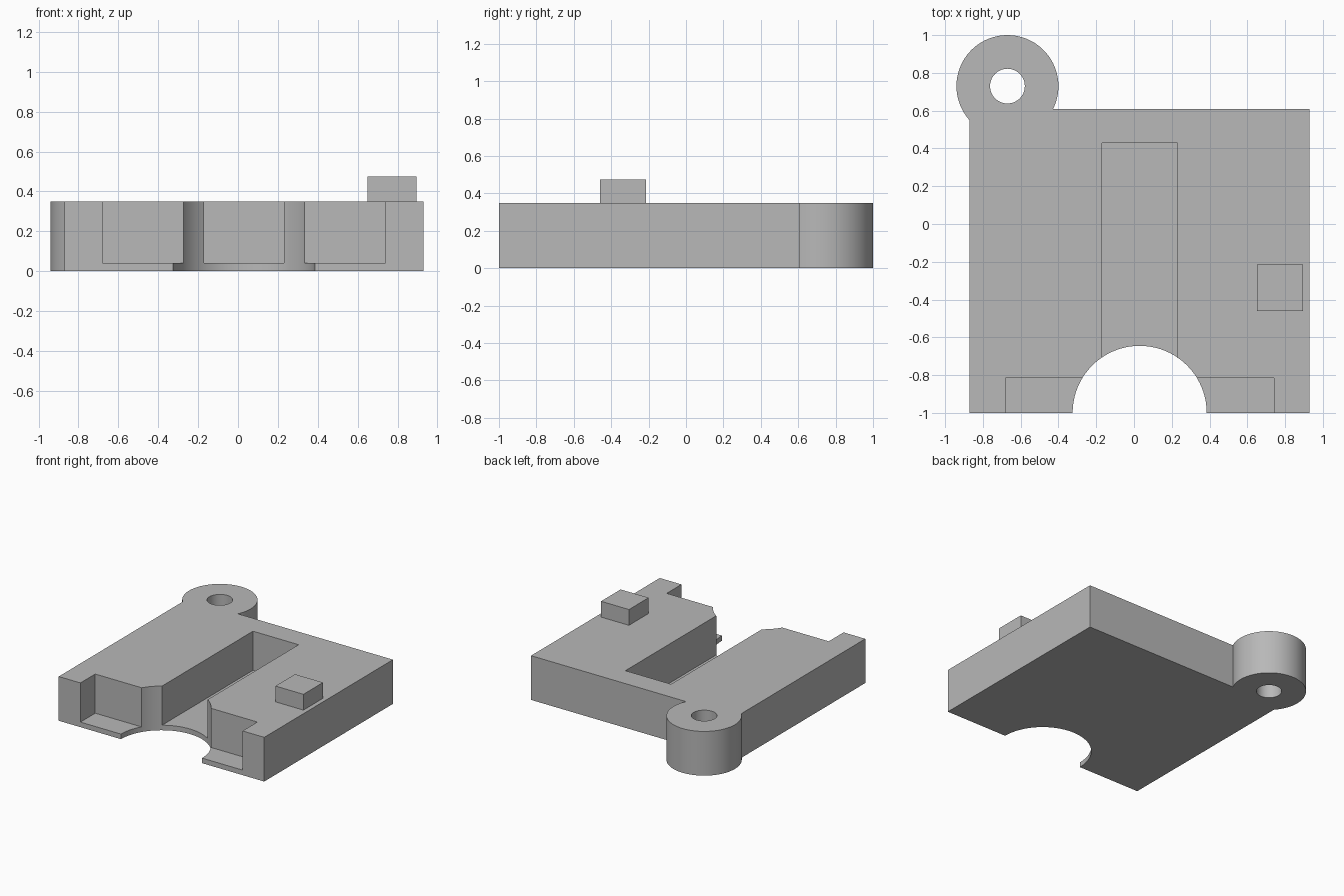
import bpy, bmesh
from math import atan2, cos, sin, sqrt, pi, radians

if "Cube" in bpy.data.objects:
    bpy.data.objects.remove(bpy.data.objects["Cube"])

grey = bpy.data.materials.new("plain grey")
grey.use_nodes = True
colour = (0.48, 0.48, 0.48, 1)
grey.diffuse_color = colour
grey.node_tree.nodes["Principled BSDF"].inputs["Base Color"].default_value = colour

FLOOR, TOP = 0.04, 0.35
LEFT, RIGHT, FRONT, BACK = -0.87, 0.93, -1.0, 0.61
LUG, LUG_R, HOLE_R = (-0.67, 0.73), 0.27, 0.092
NOTCH, NOTCH_R = (0.03, FRONT), 0.355


def arc(centre, r, start, end, n):
    """Points along an arc, both ends included."""
    angles = [start + (end - start) * i / n for i in range(n + 1)]
    return [(centre[0] + r * cos(a), centre[1] + r * sin(a)) for a in angles]


def rect(x0, x1, y0, y1):
    return [(x0, y0), (x1, y0), (x1, y1), (x0, y1)]


def prism(name, outline, z0, z1):
    """Extrude a flat outline upwards into a solid."""
    bm = bmesh.new()
    base = bm.faces.new([bm.verts.new((x, y, z0)) for x, y in outline])
    grown = bmesh.ops.extrude_face_region(bm, geom=[base], use_keep_orig=True)
    top = [v for v in grown["geom"] if isinstance(v, bmesh.types.BMVert)]
    bmesh.ops.translate(bm, verts=top, vec=(0, 0, z1 - z0))
    bmesh.ops.recalc_face_normals(bm, faces=bm.faces)
    mesh = bpy.data.meshes.new(name)
    bm.to_mesh(mesh)
    bm.free()
    mesh.materials.append(grey)
    obj = bpy.data.objects.new(name, mesh)
    bpy.context.collection.objects.link(obj)
    return obj


def cut(target, name, outline, z0, z1):
    """Subtract a prism from the target."""
    cutter = prism(name, outline, z0, z1)
    cutter.hide_render = True
    mod = target.modifiers.new(name, "BOOLEAN")
    mod.operation, mod.solver, mod.object = "DIFFERENCE", "EXACT", cutter
    bpy.context.view_layer.objects.active = target
    bpy.ops.object.modifier_apply(modifier=mod.name)
    bpy.data.objects.remove(cutter)


# Plate outline with the round corner lug and the half-round front notch
dy = BACK - LUG[1]
dx = LEFT - LUG[0]
lug_start = atan2(dy, sqrt(LUG_R**2 - dy**2))
lug_end = atan2(-sqrt(LUG_R**2 - dx**2), dx) + 2 * pi
outline = [(LEFT, FRONT)]
outline += arc(NOTCH, NOTCH_R, pi, 0, 40)
outline += [(RIGHT, FRONT), (RIGHT, BACK)]
outline += arc(LUG, LUG_R, lug_start, lug_end, 56)
body = prism("base_plate", outline, 0, TOP)

# Lug hole, long centre slot and shallow front recess
cut(body, "lug_hole", arc(LUG, HOLE_R, 0, 2 * pi, 48)[:-1], -0.1, TOP + 0.1)
cut(body, "centre_slot", rect(-0.17, 0.23, -0.9, 0.43), FLOOR, TOP + 0.1)
cut(body, "front_recess", rect(-0.68, 0.74, FRONT - 0.1, -0.815), FLOOR, TOP + 0.1)

# Square peg on the top
prism("square_peg", rect(0.65, 0.895, -0.46, -0.215), TOP - 0.01, 0.475)

# Smooth the round walls only
bpy.ops.object.select_all(action="DESELECT")
body.select_set(True)
bpy.context.view_layer.objects.active = body
bpy.ops.object.shade_smooth_by_angle(angle=radians(25))
